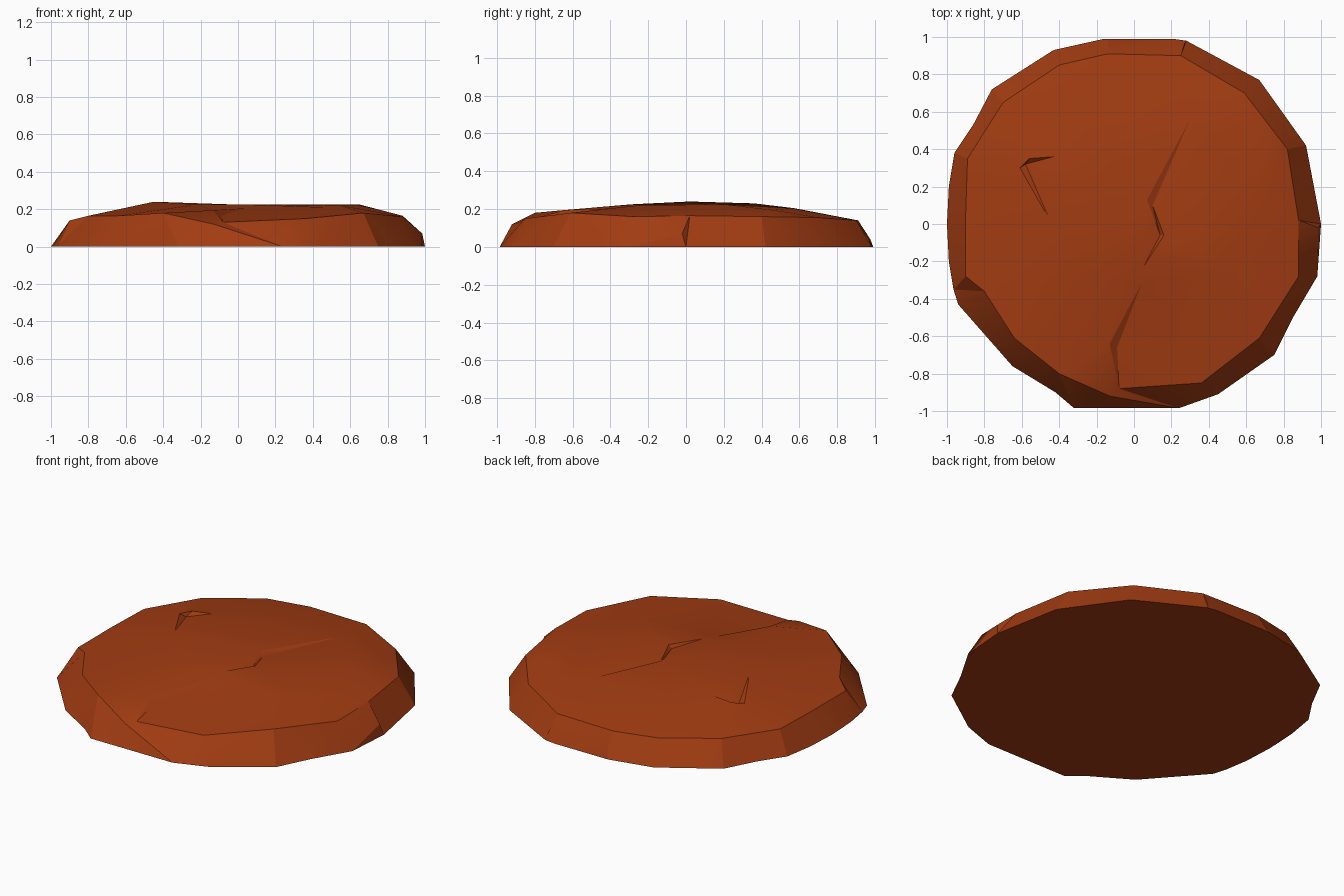
import bpy, bmesh, math
from mathutils import Vector
from mathutils.geometry import delaunay_2d_cdt

if "Cube" in bpy.data.objects:
    bpy.data.objects.remove(bpy.data.objects["Cube"])

# ground outline of the rock slab (counter-clockwise)
outline = [(1, 0), (.92, .42), (.67, .77), (.28, .98), (.21, .99), (-.16, .99),
           (-.43, .93), (-.76, .72), (-.86, .53), (-.96, .38), (-.99, .2), (-1, 0),
           (-.99, -.2), (-.965, -.35), (-.94, -.43), (-.65, -.76), (-.42, -.9),
           (-.32, -.985), (.24, -.985), (.45, -.91), (.75, -.7), (.85, -.5), (.98, -.28)]

# chipped upper rim: x, y, z (counter-clockwise)
rim = [(.88, .02, .165), (.82, .40, .16), (.59, .70, .155), (.25, .90, .14),
       (-.14, .91, .14), (-.40, .85, .145), (-.70, .65, .145), (-.89, .35, .14),
       (-.90, .05, .14), (-.90, -.28, .14), (-.80, -.36, .165), (-.64, -.61, .165),
       (-.40, -.80, .18), (-.13, -.92, .12), (-.08, -.88, .13), (.36, -.85, .15),
       (.67, -.61, .18), (.88, -.28, .16)]

# uneven top surface, with a few shallow cracks
inner = [(-.45, .02, .24), (.65, .20, .225), (.69, .46, .195), (.07, .13, .222),
         (.10, .10, .205), (.14, -.06, .205), (.16, -.06, .225), (-.22, -.29, .225),
         (-.13, -.64, .195), (-.09, -.66, .165), (.55, -.25, .22), (.47, -.28, .21),
         (.04, -.32, .205), (.05, -.23, .225), (-.30, .57, .205), (.30, .56, .205),
         (-.61, .30, .205), (-.56, .35, .215), (-.43, .36, .23), (-.58, .32, .185)]

# lower chips on the steep right and back edges
chips = [(.985, -.02, .07), (.27, .965, .04), (-.14, .975, .04)]


def build_slab():
    pts = [(x, y, 0) for x, y in outline] + rim + inner + chips
    n, m = len(outline), len(rim)
    rim_edges = [(n + i, n + (i + 1) % m) for i in range(m)]
    start = n + m
    creases = [(start + a, start + b) for a, b in ((3, 6), (4, 5), (7, 8), (12, 13))]
    cos, _, faces, origin, _, _ = delaunay_2d_cdt(
        [Vector(p[:2]) for p in pts], rim_edges + creases, [list(range(n))], 1, 1e-5)
    bm = bmesh.new()
    verts = []
    for co, src in zip(cos, origin):
        z = pts[src[0]][2] if src else .2
        verts.append(bm.verts.new((co.x, co.y, z)))
    for f in faces:
        bm.faces.new([verts[i] for i in f])
    # flat underside
    bmesh.ops.holes_fill(bm, edges=[e for e in bm.edges if e.is_boundary], sides=0)
    bmesh.ops.recalc_face_normals(bm, faces=bm.faces)
    mesh = bpy.data.meshes.new("rock_slab")
    bm.to_mesh(mesh)
    bm.free()
    obj = bpy.data.objects.new("rock_slab", mesh)
    bpy.context.collection.objects.link(obj)
    return obj


slab = build_slab()
rust = bpy.data.materials.new("rust brown rock")
rust.diffuse_color = (.36, .045, .006, 1)
rust.use_nodes = True
rust.node_tree.nodes["Principled BSDF"].inputs["Base Color"].default_value = rust.diffuse_color
slab.data.materials.append(rust)
bpy.context.view_layer.objects.active = slab
slab.select_set(True)
bpy.ops.object.shade_smooth_by_angle(angle=math.radians(20))
